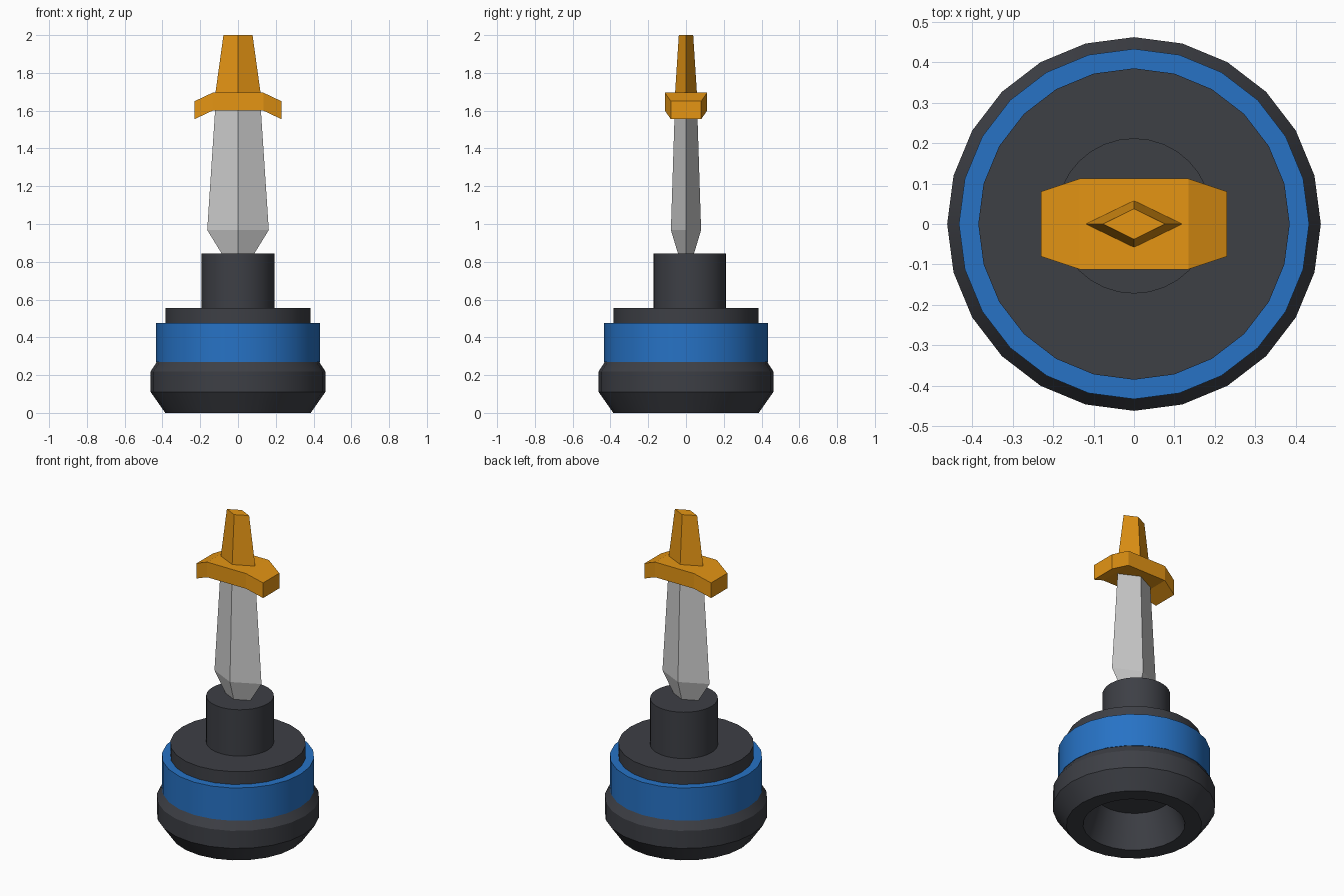
import bpy, bmesh, math

if "Cube" in bpy.data.objects:
    bpy.data.objects.remove(bpy.data.objects["Cube"])


def material(name, rgb):
    m = bpy.data.materials.new(name)
    m.diffuse_color = (*rgb, 1)
    m.use_nodes = True
    m.node_tree.nodes["Principled BSDF"].inputs["Base Color"].default_value = m.diffuse_color
    return m


DARK = material("dark", (0.047, 0.05, 0.06))
BLUE = material("blue", (0.02, 0.17, 0.56))
GOLD = material("gold", (0.78, 0.30, 0.007))


def finish(bm, name, mat=None, smooth=False):
    bmesh.ops.recalc_face_normals(bm, faces=bm.faces)
    mesh = bpy.data.meshes.new(name)
    bm.to_mesh(mesh)
    bm.free()
    obj = bpy.data.objects.new(name, mesh)
    bpy.context.collection.objects.link(obj)
    if mat:
        mesh.materials.append(mat)
    if smooth:
        bpy.ops.object.select_all(action='DESELECT')
        obj.select_set(True)
        bpy.context.view_layer.objects.active = obj
        bpy.ops.object.shade_smooth_by_angle(angle=math.radians(28))
    return obj


def loft(rings, name, mat=None, smooth=False):
    """Skin a stack of equal-length point rings and cap both ends."""
    bm = bmesh.new()
    loops = [[bm.verts.new(p) for p in ring] for ring in rings]
    n = len(loops[0])
    for a, b in zip(loops, loops[1:]):
        for i in range(n):
            j = (i + 1) % n
            bm.faces.new((a[i], a[j], b[j], b[i]))
    bm.faces.new(loops[0][::-1])
    bm.faces.new(loops[-1])
    return finish(bm, name, mat, smooth)


def lathe(profile, name, mat, sides=24, y=0):
    rings = [[(r * math.sin(2 * math.pi * i / sides),
               y + r * math.cos(2 * math.pi * i / sides), z)
              for i in range(sides)] for r, z in profile]
    return loft(rings, name, mat, smooth=True)


def diamond(sections, name, mat=None):
    rings = [[(w, 0, z), (0, d, z), (-w, 0, z), (0, -d, z)] for w, d, z in sections]
    return loft(rings, name, mat)


# Round pedestal, with a tapered recess underneath
lathe([(0.22, 0.20), (0.29, 0), (0.385, 0), (0.462, 0.11), (0.462, 0.22),
       (0.43, 0.27)], "pedestal_base", DARK)
lathe([(0.433, 0.27), (0.433, 0.475)], "pedestal_band", BLUE)
lathe([(0.385, 0.475), (0.385, 0.555)], "pedestal_top", DARK)
lathe([(0.192, 0.555), (0.192, 0.845)], "post", DARK, sides=32, y=0.02)

# Sword, point down in the post
diamond([(0.004, 0.002, 0.71), (0.163, 0.08, 0.968), (0.12, 0.059, 1.62)], "blade")
diamond([(0.12, 0.058, 1.69), (0.077, 0.038, 2.0)], "grip", GOLD)

# Cross guard with drooping, narrowed ends
guard = [(-0.23, 0.08, 1.555), (-0.135, 0.112, 1.6),
         (0.135, 0.112, 1.6), (0.23, 0.08, 1.555)]
loft([[(x, -d, z), (x, d, z), (x, d, z + 0.095), (x, -d, z + 0.095)]
      for x, d, z in guard], "cross_guard", GOLD)
